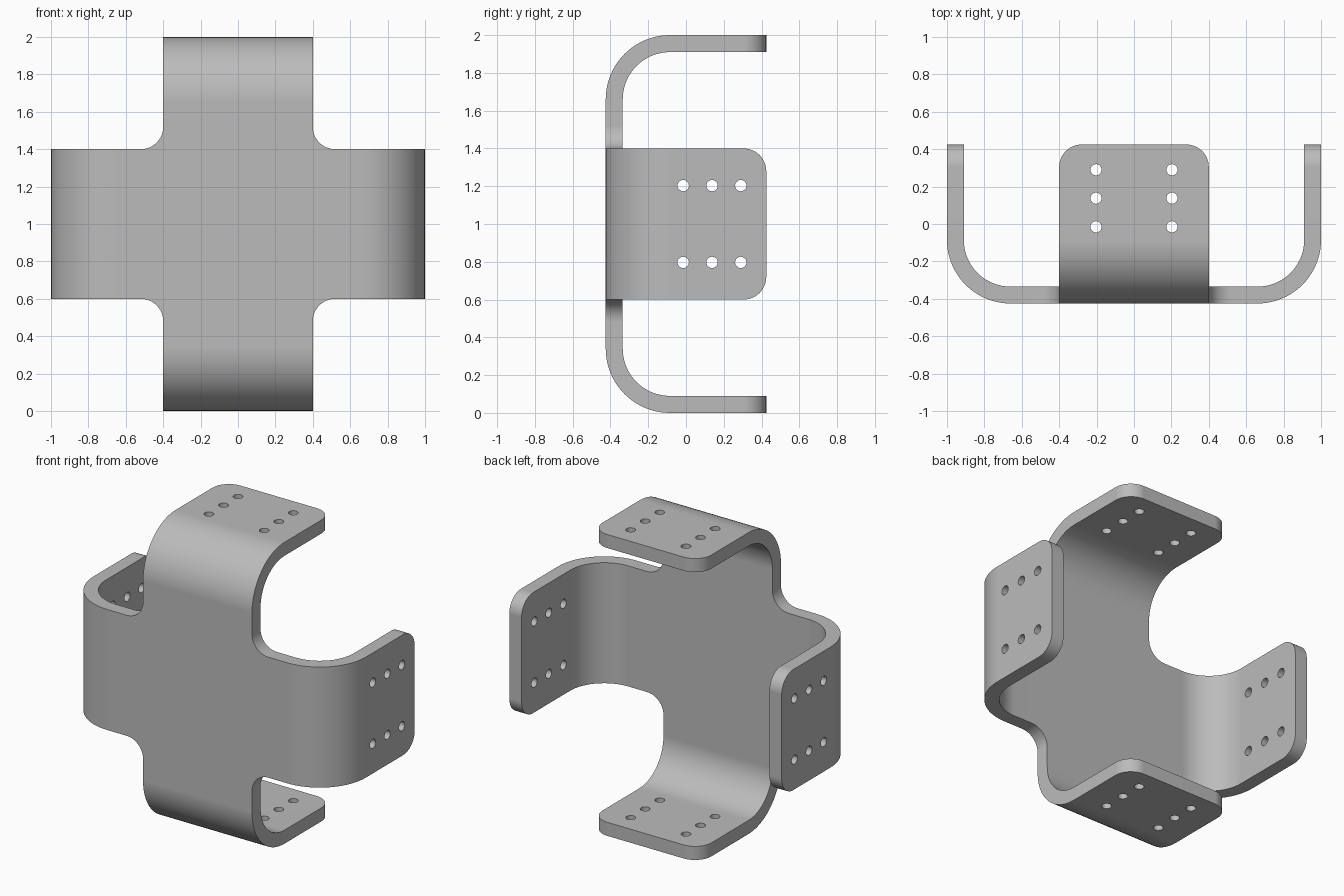
import bpy, bmesh
from math import sin, cos, pi
from mathutils import Matrix, Vector

cube = bpy.data.objects.get("Cube")
if cube:
    bpy.data.objects.remove(cube)

HALF = 0.40        # half width of an arm
FRONT = -0.425     # front face of the plate
BACK = 0.425       # tips of the flanges
THICK = 0.09
BEND = 0.34        # outer bend radius
FOLD = 1 - BEND    # where the bend begins
FILLET = 0.12
STEPS = 20

steel = bpy.data.materials.new("grey steel")
steel.use_nodes = True
steel.diffuse_color = (0.5, 0.5, 0.5, 1)
steel.node_tree.nodes["Principled BSDF"].inputs["Base Color"].default_value = (0.5, 0.5, 0.5, 1)


def turn(k):
    """Frame of arm k, turned about the centre of the bracket."""
    return Matrix.Translation((0, 0, 1)) @ Matrix.Rotation(-k * pi / 2, 4, 'Y')


def arc(a, b, n=12):
    return [a + (b - a) * i / n for i in range(n + 1)]


def make_object(name, bm):
    mesh = bpy.data.meshes.new(name)
    bm.to_mesh(mesh)
    bm.free()
    obj = bpy.data.objects.new(name, mesh)
    bpy.context.collection.objects.link(obj)
    return obj


# Outer skin: cross-shaped plate, four bends, four rounded flanges
bm = bmesh.new()


def face(points):
    bm.faces.new([bm.verts.new(p) for p in points])


outline = []
for k in range(4):
    corner = FILLET + HALF
    pts = [(FOLD, -HALF), (FOLD, HALF)]
    pts += [(corner + FILLET * cos(a), corner + FILLET * sin(a)) for a in arc(1.5 * pi, pi)]
    outline += [turn(k) @ Vector((x, FRONT, z)) for x, z in pts]
face(outline)

for k in range(4):
    m = turn(k)
    path = [(FOLD + BEND * sin(t), FRONT + BEND - BEND * cos(t)) for t in arc(0, pi / 2, STEPS)]
    for (x0, y0), (x1, y1) in zip(path, path[1:]):
        face([m @ Vector(p) for p in
              ((x0, y0, -HALF), (x1, y1, -HALF), (x1, y1, HALF), (x0, y0, HALF))])
    y_c, z_c = BACK - FILLET, HALF - FILLET
    flange = [(FRONT + BEND, -HALF)]
    flange += [(y_c + FILLET * sin(a), -z_c - FILLET * cos(a)) for a in arc(0, pi / 2)]
    flange += [(y_c + FILLET * cos(a), z_c + FILLET * sin(a)) for a in arc(0, pi / 2)]
    flange += [(FRONT + BEND, HALF)]
    face([m @ Vector((1, y, z)) for y, z in flange])

bmesh.ops.remove_doubles(bm, verts=bm.verts, dist=0.0001)
bracket = make_object("bent_cross_bracket", bm)
bracket.data.materials.append(steel)

# Bolt hole cutters: two rows of three in each flange
bm = bmesh.new()
for k in range(4):
    for z in (-0.203, 0.203):
        for y in (-0.015, 0.138, 0.29):
            place = turn(k) @ Matrix.Translation((1 - THICK / 2, y, z)) @ Matrix.Rotation(pi / 2, 4, 'Y')
            bmesh.ops.create_cone(bm, cap_ends=True, segments=24, radius1=0.03,
                                  radius2=0.03, depth=THICK * 2, matrix=place)
cutter = make_object("bolt_hole_cutter", bm)
cutter.hide_render = True

# Thicken the sheet, drill it and bake the result
solid = bracket.modifiers.new("thickness", 'SOLIDIFY')
solid.thickness = THICK
solid.offset = -1
solid.use_even_offset = True
drill = bracket.modifiers.new("holes", 'BOOLEAN')
drill.operation = 'DIFFERENCE'
drill.solver = 'EXACT'
drill.object = cutter
bpy.context.view_layer.update()
baked = bpy.data.meshes.new_from_object(bracket.evaluated_get(bpy.context.evaluated_depsgraph_get()))
bracket.modifiers.clear()
bracket.data = baked
bpy.data.objects.remove(cutter)

# Smooth bends with crisp rims
bpy.ops.object.select_all(action='DESELECT')
bracket.select_set(True)
bpy.context.view_layer.objects.active = bracket
bpy.ops.object.shade_smooth_by_angle(angle=pi / 6)
weighted = bracket.modifiers.new("clean_normals", 'WEIGHTED_NORMAL')
weighted.keep_sharp = True
